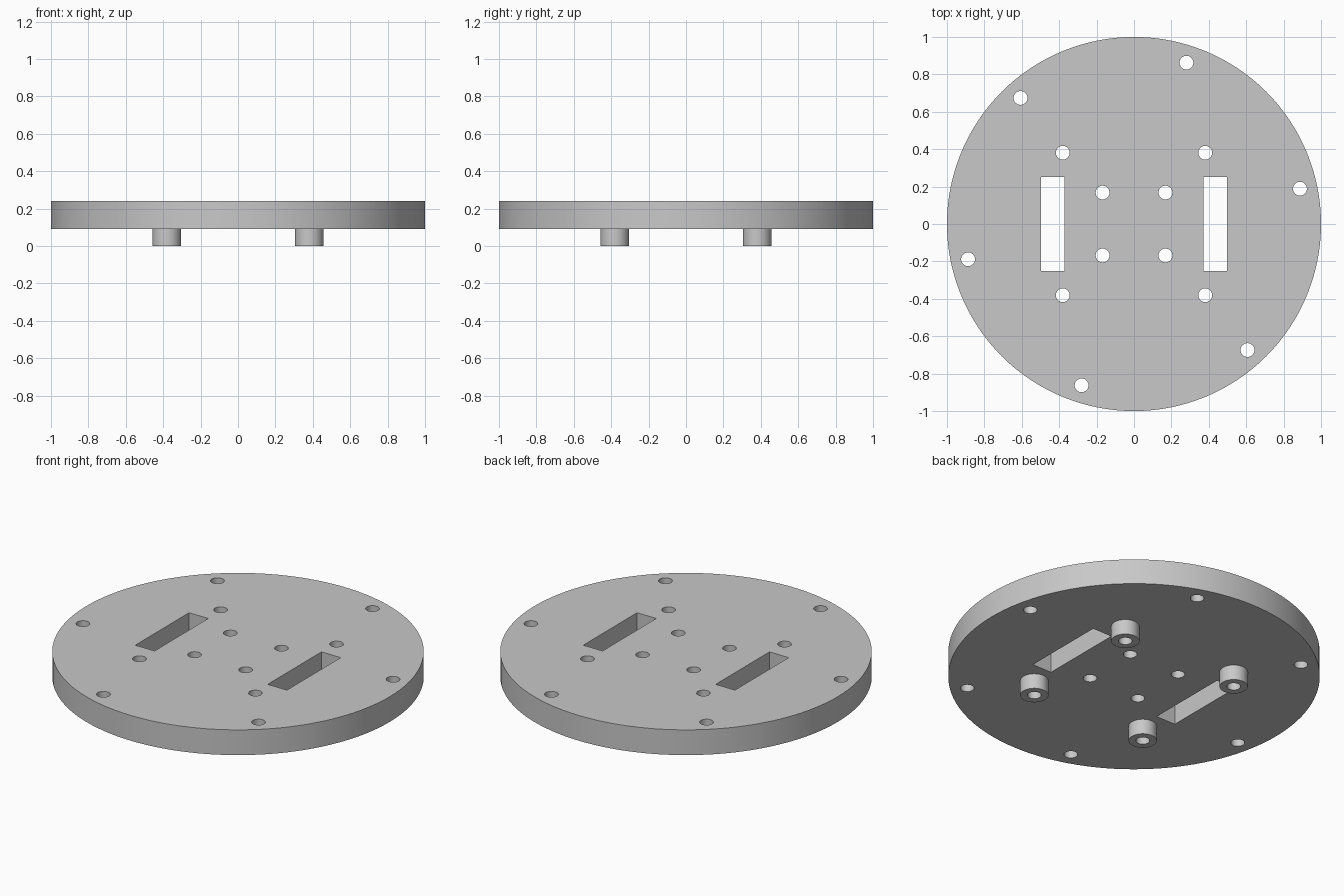
import bpy
from math import cos, sin, pi, radians

cube = bpy.data.objects.get("Cube")
if cube:
    bpy.data.objects.remove(cube, do_unlink=True)

BOTTOM, TOP = 0.09, 0.24
STANDOFF, INNER = 0.381, 0.168
HOLE_R = 0.037

grey = bpy.data.materials.new("light grey")
grey.use_nodes = True
grey.diffuse_color = (0.58, 0.58, 0.58, 1)
grey.node_tree.nodes["Principled BSDF"].inputs["Base Color"].default_value = (0.58, 0.58, 0.58, 1)


def cylinder(name, x, y, radius, z0, z1, sides):
    bpy.ops.mesh.primitive_cylinder_add(vertices=sides, radius=radius, depth=z1 - z0,
                                        location=(x, y, (z0 + z1) / 2))
    obj = bpy.context.object
    obj.name = name
    obj.data.materials.append(grey)
    return obj


def box(name, x, y, width, length):
    bpy.ops.mesh.primitive_cube_add(size=1, location=(x, y, 0.2))
    obj = bpy.context.object
    obj.name = name
    obj.scale = (width, length, 1)
    obj.data.materials.append(grey)
    return obj


def join(name, parts):
    bpy.ops.object.select_all(action='DESELECT')
    for p in parts:
        p.select_set(True)
    bpy.context.view_layer.objects.active = parts[0]
    bpy.ops.object.join()
    bpy.ops.object.transform_apply(location=True, rotation=True, scale=True)
    parts[0].name = name
    parts[0].hide_render = True
    return parts[0]


def boolean(target, tool, operation):
    bpy.context.view_layer.objects.active = target
    mod = target.modifiers.new(operation.lower(), 'BOOLEAN')
    mod.operation = operation
    mod.solver = 'EXACT'
    mod.object = tool
    bpy.ops.object.modifier_apply(modifier=mod.name)
    bpy.data.objects.remove(tool, do_unlink=True)


def corners(d):
    return [(sx * d, sy * d) for sx in (-1, 1) for sy in (-1, 1)]


# Round plate
plate = cylinder("mounting_plate", 0, 0, 1, BOTTOM, TOP, 128)

# Standoffs under the plate, fused into it
standoffs = [cylinder("standoff", x, y, 0.076, 0, BOTTOM + 0.05, 48) for x, y in corners(STANDOFF)]
boolean(plate, join("standoffs", standoffs), 'UNION')

# Through holes: standoffs, inner square and rim circle
rim = [(0.907 * cos(radians(12) + i * pi / 3), 0.907 * sin(radians(12) + i * pi / 3)) for i in range(6)]
cutters = [cylinder("hole_cutter", x, y, HOLE_R, -0.2, 0.5, 32)
           for x, y in corners(STANDOFF) + corners(INNER) + rim]

# Two long slots
cutters += [box("slot_cutter", side * 0.435, 0, 0.127, 0.505) for side in (-1, 1)]
boolean(plate, join("cutters", cutters), 'DIFFERENCE')

# Smooth round walls, crisp rims
bpy.ops.object.select_all(action='DESELECT')
plate.select_set(True)
bpy.context.view_layer.objects.active = plate
bpy.ops.object.shade_smooth_by_angle(angle=radians(30))
